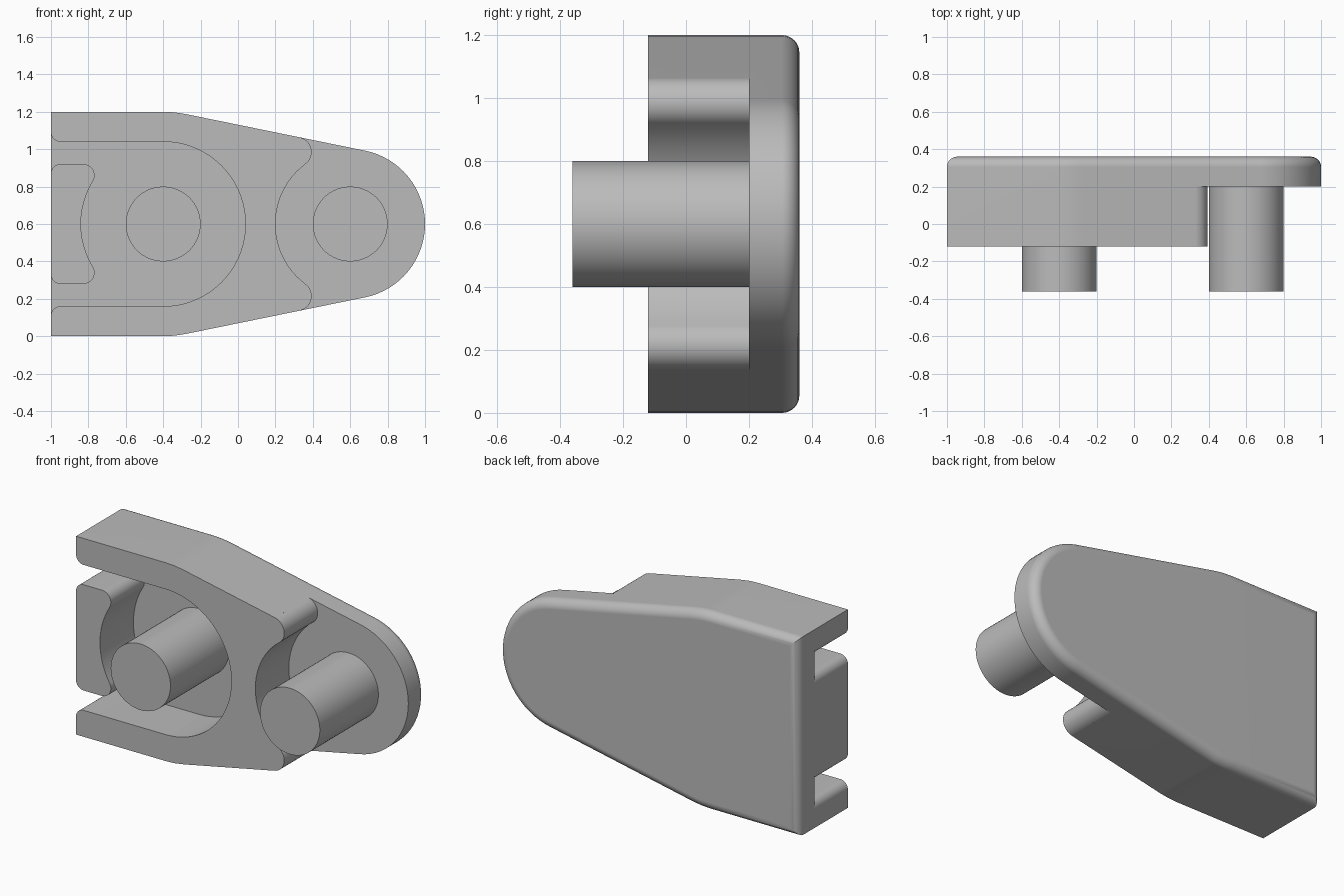
import bpy
import bmesh
from math import radians, degrees, cos, sin, asin, atan2, sqrt

if "Cube" in bpy.data.objects:
    bpy.data.objects.remove(bpy.data.objects["Cube"], do_unlink=True)

MID = 0.6                    # height of the mirror line
FRONT, FLOOR, BACK = -0.12, 0.2, 0.36
REAR_X, NOSE_X = -0.4, 0.6   # pin centres

grey = bpy.data.materials.new("grey plastic")
grey.use_nodes = True
grey.diffuse_color = (0.5, 0.5, 0.5, 1)
grey.node_tree.nodes["Principled BSDF"].inputs["Base Color"].default_value = (0.5, 0.5, 0.5, 1)


def arc(cx, cz, r, start, end):
    """Points on an arc; angles in degrees, heights relative to the mirror line."""
    n = max(2, round(abs(end - start) / 5))
    angles = [radians(start + (end - start) * i / n) for i in range(n + 1)]
    return [(cx + r * cos(a), cz + r * sin(a)) for a in angles]


def mirrored(half):
    """Close an upper half profile with its mirror image, dropping repeats."""
    pts = []
    for p in half + [(x, -z) for x, z in reversed(half)]:
        if not pts or abs(p[0] - pts[-1][0]) + abs(p[1] - pts[-1][1]) > 1e-5:
            pts.append(p)
    if abs(pts[0][0] - pts[-1][0]) + abs(pts[0][1] - pts[-1][1]) < 1e-5:
        pts.pop()
    return pts


def extrude(name, pts, y0, y1, rounding=0):
    """Extrude a profile from y0 to y1, optionally rounding the rim at y1."""
    bm = bmesh.new()
    front = [bm.verts.new((x, y0, z + MID)) for x, z in pts]
    back = [bm.verts.new((x, y1, z + MID)) for x, z in pts]
    bm.faces.new(front)
    bm.faces.new(back[::-1])
    for i in range(len(pts)):
        j = (i + 1) % len(pts)
        bm.faces.new((front[i], back[i], back[j], front[j]))
    bmesh.ops.recalc_face_normals(bm, faces=bm.faces)
    if rounding:
        rim = [e for e in bm.edges if all(abs(v.co.y - y1) < 1e-5 for v in e.verts)]
        bmesh.ops.bevel(bm, geom=rim, offset=rounding, offset_type='OFFSET',
                        segments=8, profile=0.5, affect='EDGES')
    mesh = bpy.data.meshes.new(name)
    bm.to_mesh(mesh)
    bm.free()
    mesh.materials.append(grey)
    obj = bpy.data.objects.new(name, mesh)
    bpy.context.collection.objects.link(obj)
    return obj


def activate(obj):
    bpy.ops.object.select_all(action='DESELECT')
    obj.select_set(True)
    bpy.context.view_layer.objects.active = obj


def smooth(obj):
    activate(obj)
    bpy.ops.object.shade_smooth_by_angle(angle=radians(30))
    mod = obj.modifiers.new("even shading", 'WEIGHTED_NORMAL')
    mod.keep_sharp = True


# Body: square rear end tapering to a round nose
tangent = 90 - degrees(asin(0.2))
outline = arc(NOSE_X, 0, 0.4, 0, tangent) + arc(REAR_X, 0, 0.6, tangent, 90) + [(-1, 0.6)]
body = extrude("body", mirrored(outline), FRONT, BACK, 0.055)

# Rear channel: round pocket, two side slots and an island between them
bore, tip = 0.44, 0.06
tip_z = 0.32 - tip
tip_x = REAR_X - sqrt((bore + tip) ** 2 - tip_z ** 2)
lean = degrees(atan2(tip_z, REAR_X - tip_x))
channel = (arc(REAR_X, 0, bore, 0, 90)
           + arc(-0.95, bore + 0.05, 0.05, 270, 180) + [(-1.1, bore + 0.05)]
           + [(-1.1, 0.27)] + arc(-0.95, 0.27, 0.05, 180, 90)
           + arc(tip_x, tip_z, tip, 90, -lean)
           + arc(REAR_X, 0, bore, 180 - lean, 180))
channel_cutter = extrude("channel_cutter", mirrored(channel), -0.5, FLOOR)

# Nose recess: round cut with rounded horns at the sides
horn = 0.08
along = sqrt(1.6 * horn)
nx, nz = cos(radians(tangent)), sin(radians(tangent))
hx, hz = (0.4 - horn) * nx - along * nz, (0.4 - horn) * nz + along * nx
turn = degrees(atan2(hz, hx))
recess = (arc(NOSE_X, 0, 0.4, 180, turn)
          + arc(NOSE_X + hx, hz, horn, turn - 180, tangent - 3))
ex, ez = recess[-1]
recess += [(ex + 0.2 * nx, ez + 0.2 * nz), (1.2, 0.8)]
nose_cutter = extrude("nose_cutter", mirrored(recess), -0.5, FLOOR)

for cutter in (channel_cutter, nose_cutter):
    cutter.hide_render = True
    mod = body.modifiers.new("cut", 'BOOLEAN')
    mod.operation = 'DIFFERENCE'
    mod.solver = 'EXACT'
    mod.object = cutter
    activate(body)
    bpy.ops.object.modifier_apply(modifier=mod.name)
    bpy.data.objects.remove(cutter, do_unlink=True)
smooth(body)

# Pins
for name, x in (("rear_pin", REAR_X), ("nose_pin", NOSE_X)):
    smooth(extrude(name, arc(x, 0, 0.2, 0, 360)[:-1], -0.36, FLOOR + 0.01))
